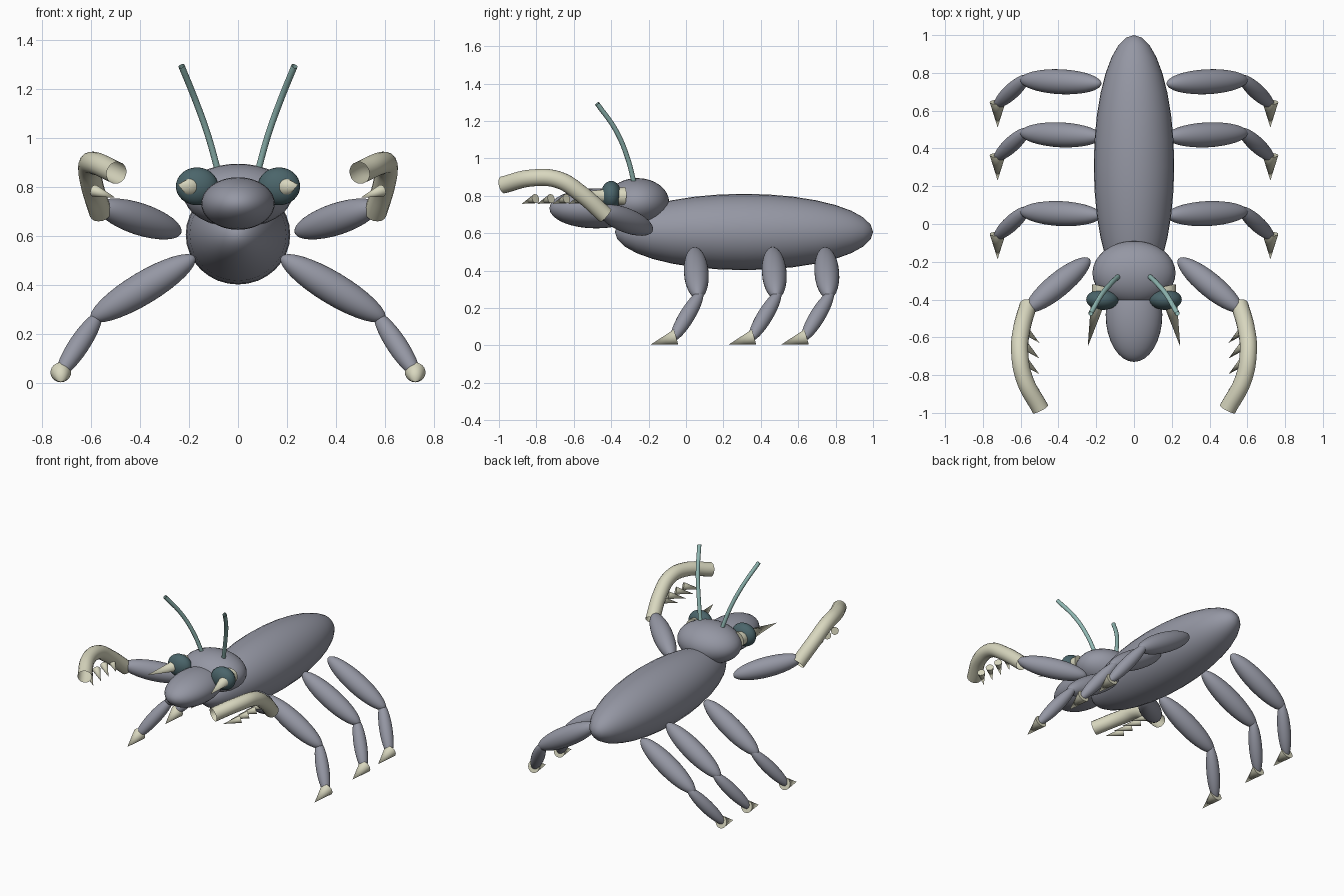
import bpy, math
from mathutils import Vector

if "Cube" in bpy.data.objects:
    bpy.data.objects.remove(bpy.data.objects["Cube"])


def material(name, rgb):
    m = bpy.data.materials.new(name)
    m.diffuse_color = (*rgb, 1)
    m.use_nodes = True
    m.node_tree.nodes["Principled BSDF"].inputs["Base Color"].default_value = m.diffuse_color
    return m


GREY = material("slate grey", (0.30, 0.31, 0.37))
CREAM = material("bone cream", (0.69, 0.68, 0.52))
EYE = material("dark teal", (0.07, 0.13, 0.145))
TEAL = material("pale teal", (0.28, 0.48, 0.45))


def finish(name, mat):
    ob = bpy.context.object
    ob.name = name
    ob.data.materials.append(mat)
    bpy.ops.object.shade_smooth_by_angle(angle=math.radians(40))
    return ob


def ellipsoid(name, center, radii, mat):
    # poles along y
    bpy.ops.mesh.primitive_uv_sphere_add(segments=32, ring_count=16, location=center,
                                         rotation=(math.pi / 2, 0, 0))
    bpy.context.object.scale = (radii[0], radii[2], radii[1])
    return finish(name, mat)


def limb(name, a, b, r, mat):
    # ellipsoid stretched between two points
    a, b = Vector(a), Vector(b)
    d = b - a
    bpy.ops.mesh.primitive_uv_sphere_add(segments=32, ring_count=16, location=(a + b) / 2)
    ob = bpy.context.object
    ob.rotation_euler = d.to_track_quat('Z', 'Y').to_euler()
    ob.scale = (r, r, d.length / 2)
    return finish(name, mat)


def spike(name, base, tip, r, mat):
    base, tip = Vector(base), Vector(tip)
    d = tip - base
    bpy.ops.mesh.primitive_cone_add(vertices=24, radius1=r, radius2=0, depth=d.length,
                                    location=(base + tip) / 2)
    bpy.context.object.rotation_euler = d.to_track_quat('Z', 'Y').to_euler()
    return finish(name, mat)


def tube(name, points, r, mat):
    # smooth open-ended tube through the points
    cu = bpy.data.curves.new(name, 'CURVE')
    cu.dimensions = '3D'
    cu.bevel_depth = r
    cu.bevel_resolution = 6
    cu.resolution_u = 8
    sp = cu.splines.new('BEZIER')
    sp.bezier_points.add(len(points) - 1)
    for bp, p in zip(sp.bezier_points, points):
        bp.co = p
        bp.handle_left_type = bp.handle_right_type = 'AUTO'
    ob = bpy.data.objects.new(name, cu)
    bpy.context.collection.objects.link(ob)
    bpy.ops.object.select_all(action='DESELECT')
    ob.select_set(True)
    bpy.context.view_layer.objects.active = ob
    bpy.ops.object.convert(target='MESH')
    return finish(name, mat)


# Torso, head and snout
ellipsoid("body", (0, 0.31, 0.607), (0.213, 0.69, 0.204), GREY)
ellipsoid("head", (0, -0.26, 0.765), (0.22, 0.17, 0.13), GREY)
ellipsoid("snout", (0, -0.48, 0.733), (0.15, 0.25, 0.107), GREY)

for side, s in (("right", 1), ("left", -1)):
    def at(x, y, z):
        return (s * x, y, z)

    # Eye, jaw spike and antenna
    ellipsoid(f"{side}_eye", at(0.167, -0.40, 0.803), (0.086, 0.055, 0.077), EYE)
    spike(f"{side}_jaw_spike", at(0.172, -0.33, 0.797), at(0.245, -0.65, 0.81), 0.05, CREAM)
    tube(f"{side}_antenna", [at(0.08, -0.275, 0.86), at(0.122, -0.315, 1.01),
                             at(0.172, -0.375, 1.15), at(0.23, -0.475, 1.293)], 0.013, TEAL)

    # Grasping arm with a curved, toothed claw
    limb(f"{side}_arm", at(0.235, -0.185, 0.615), at(0.57, -0.46, 0.725), 0.065, GREY)
    tube(f"{side}_claw", [at(0.56, -0.43, 0.695), at(0.595, -0.56, 0.81),
                          at(0.605, -0.68, 0.885), at(0.58, -0.82, 0.896),
                          at(0.495, -0.98, 0.858)], 0.046, CREAM)
    for i in range(4):
        y = -0.63 - 0.083 * i
        spike(f"{side}_claw_tooth_{i + 1}", at(0.585, y + 0.075, 0.785),
              at(0.50, y, 0.757), 0.025, CREAM)

    # Three walking legs
    for pos, dy in (("front", 0), ("middle", 0.417), ("rear", 0.698)):
        limb(f"{side}_{pos}_upper_leg", at(0.175, 0.045, 0.515)[:1] + (0.045 + dy, 0.515),
             at(0.60, 0.065 + dy, 0.26), 0.066, GREY)
        limb(f"{side}_{pos}_lower_leg", at(0.56, 0.085 + dy, 0.29),
             at(0.735, -0.075 + dy, 0.025), 0.042, GREY)
        spike(f"{side}_{pos}_foot", at(0.722, -0.053 + dy, 0.045),
              at(0.722, -0.187 + dy, 0.006), 0.042, CREAM)
